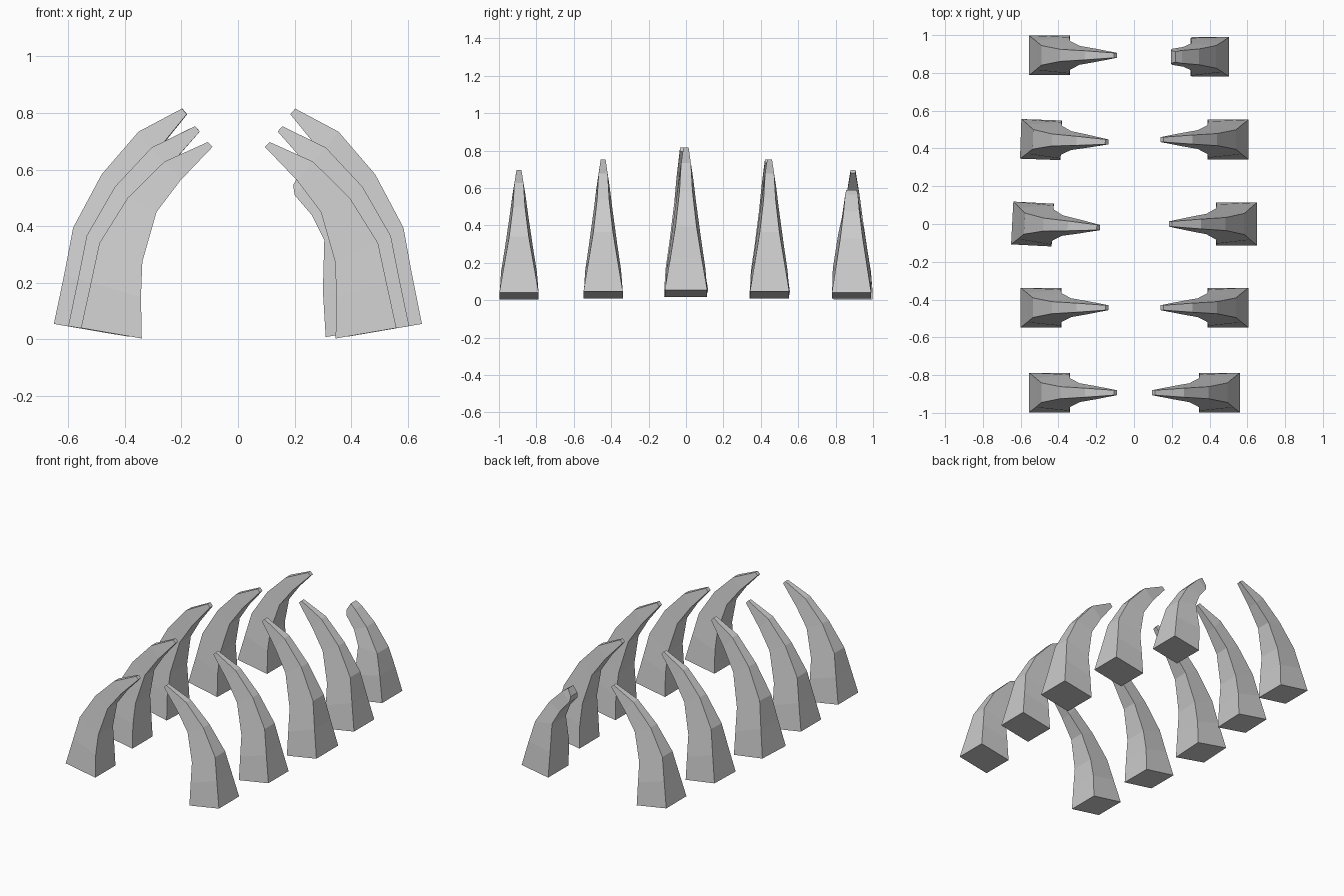
import bpy, bmesh, math
from mathutils import Matrix, Vector

if "Cube" in bpy.data.objects:
    bpy.data.objects.remove(bpy.data.objects["Cube"])

# rib rings: outer x, outer z, inner x, inner z, outer half width, inner half width
RIB = [
    (.555, .040, .340, .003, .105, .105),
    (.520, .200, .343, .150, .077, .096),
    (.490, .340, .338, .275, .052, .076),
    (.390, .500, .288, .450, .032, .050),
    (.260, .628, .203, .562, .024, .035),
    (.107, .697, .090, .680, .013, .013),
]
# snapped rib, ending in a blunt break
BROKEN = [
    (.548, .040, .355, .008, .105, .105),
    (.513, .200, .345, .170, .080, .100),
    (.480, .330, .350, .350, .060, .072),
    (.390, .475, .305, .440, .042, .052),
    (.300, .565, .245, .510, .034, .042),
    (.265, .590, .240, .545, .028, .034),
]


def make_rib(name, side, y, shift, scale, rings, yaw=0.0, widen=1.0):
    """Loft four-sided rings into one curved, tapering rib."""
    bm = bmesh.new()
    loops = []
    for xo, zo, xi, zi, wo, wi in rings:
        pts = []
        for x, z, w in ((xo, zo, wo), (xi, zi, wi)):
            z = .04 + (z - .04) * scale if z > .04 else z + (scale - 1) * .08
            w *= widen
            pair = [(x + shift, -w, z), (x + shift, w, z)]
            pts += pair if not pts else pair[::-1]
        loops.append([bm.verts.new((side * a, b, c)) for a, b, c in pts])
    for lo, hi in zip(loops, loops[1:]):
        for i in range(4):
            j = (i + 1) % 4
            bm.faces.new((lo[i], lo[j], hi[j], hi[i]))
    bm.faces.new(loops[0])
    bm.faces.new(loops[-1])
    # small twist about the rib's own base
    bmesh.ops.rotate(bm, verts=bm.verts, cent=Vector((side * (.45 + shift), 0, 0)),
                     matrix=Matrix.Rotation(math.radians(yaw), 3, 'Z'))
    bmesh.ops.recalc_face_normals(bm, faces=bm.faces)
    mesh = bpy.data.meshes.new(name)
    bm.to_mesh(mesh)
    bm.free()
    obj = bpy.data.objects.new(name, mesh)
    obj.location.y = y
    bpy.context.collection.objects.link(obj)


# five pairs: y, outward shift, height scale, width factor, left yaw
PAIRS = [
    (-.893, 0, 1.0, 1.0, 0),
    (-.443, .045, 1.085, 1.0, 0),
    (0, .090, 1.18, 1.08, -3),
    (.447, .045, 1.085, 1.0, -2),
    (.893, 0, 1.0, 1.0, 0),
]
for n, (y, shift, scale, widen, yaw) in enumerate(PAIRS, 1):
    make_rib(f"left_rib_{n}", -1, y, shift, scale, RIB, yaw, widen)
    if n < 5:
        make_rib(f"right_rib_{n}", 1, y, shift + .005, scale, RIB, 0, widen)
make_rib("right_broken_rib", 1, .885, -.045, 1.0, BROKEN)
